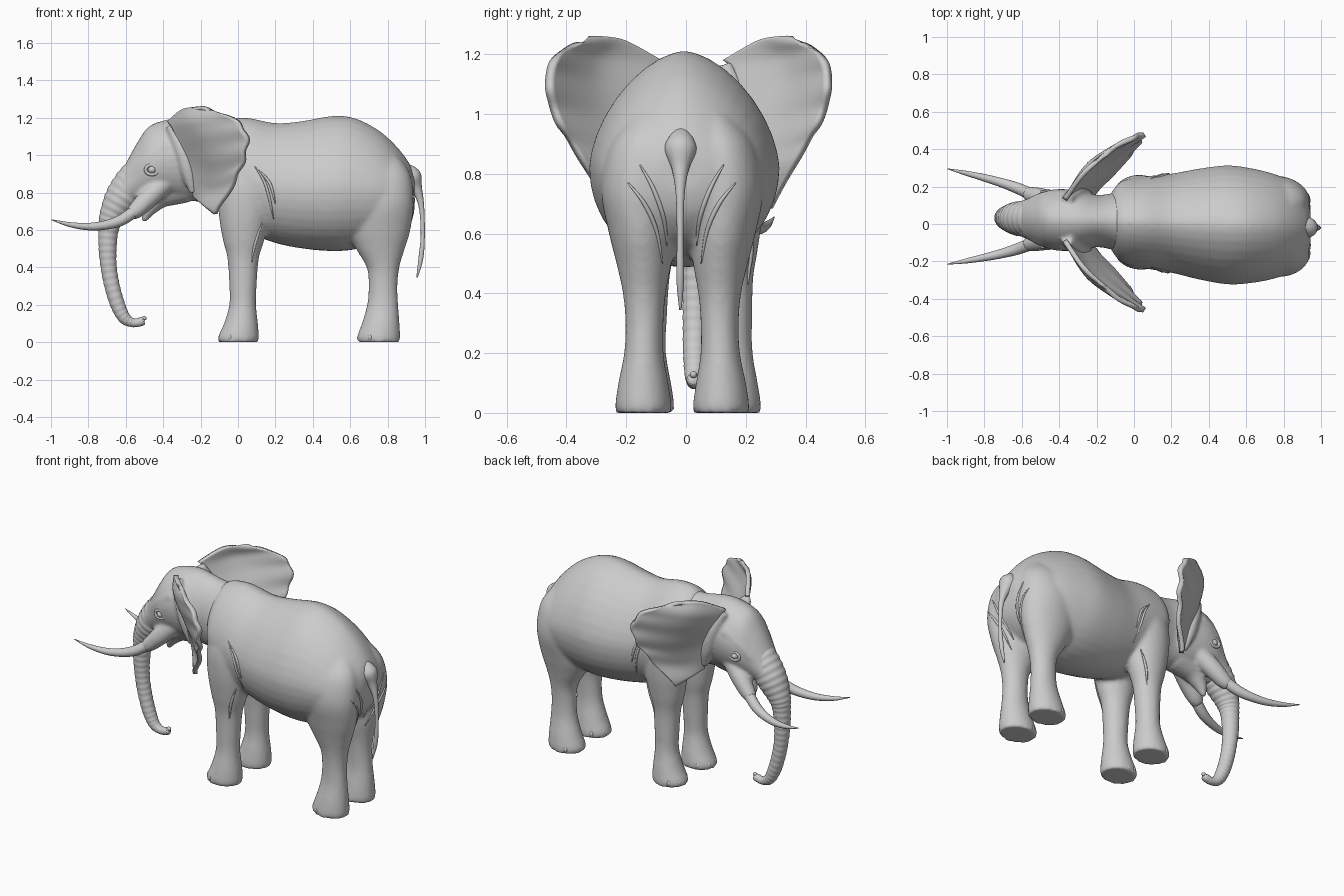
import bpy, bmesh, math
from mathutils import Vector, Matrix
from mathutils.bvhtree import BVHTree

if "Cube" in bpy.data.objects:
    bpy.data.objects.remove(bpy.data.objects["Cube"])

TAU = 2 * math.pi


def spline(rows, n):
    """Catmull-Rom interpolation of tuples, n steps per span."""
    out = []
    for i in range(len(rows) - 1):
        p = [rows[max(i - 1, 0)], rows[i], rows[i + 1], rows[min(i + 2, len(rows) - 1)]]
        for k in range(n):
            t = k / n
            out.append(tuple(
                0.5 * (2 * b + (c - a) * t + (2 * a - 5 * b + 4 * c - d) * t * t
                       + (3 * b - a - 3 * c + d) * t ** 3) for a, b, c, d in zip(*p)))
    return out + [tuple(rows[-1])]


def loft(bm, rings):
    """Skin a list of point rings and cap both ends."""
    vs = [[bm.verts.new(p) for p in r] for r in rings]
    m = len(vs[0])
    for a, b in zip(vs, vs[1:]):
        for i in range(m):
            j = (i + 1) % m
            bm.faces.new((a[i], a[j], b[j], b[i]))
    bm.faces.new(vs[0][::-1])
    bm.faces.new(vs[-1])


def hull(bm, rows, n=4, seg=36, mid=0.46, top_p=1.65):
    """Loft along x from rows of (x, z low, z high, half width)."""
    rings = []
    for x, lo, hi, w in spline(rows, n):
        c = lo + (hi - lo) * mid
        ring = []
        for k in range(seg):
            cs, sn = math.cos(TAU * k / seg), math.sin(TAU * k / seg)
            e = 2 / (top_p if sn > 0 else 2)
            h = hi - c if sn > 0 else c - lo
            ring.append((x, math.copysign(abs(cs) ** e, cs) * w,
                         c + math.copysign(abs(sn) ** e, sn) * h))
        rings.append(ring)
    loft(bm, rings)


def column(bm, rows, n=4, seg=28):
    """Loft along z from rows of (z, x front, x back, y centre, half width)."""
    loft(bm, [[((a + b) / 2 + (b - a) / 2 * math.cos(TAU * k / seg),
                y + w * math.sin(TAU * k / seg), z) for k in range(seg)]
              for z, a, b, y, w in spline(rows, n)])


def tube(bm, rows, n=6, seg=16, ridge=None):
    """Round tube along rows of (x, y, z, radius)."""
    pts = spline(rows, n)
    rings, u, last = [], None, None
    for i, p in enumerate(pts):
        t = (Vector(pts[min(i + 1, len(pts) - 1)][:3]) - Vector(pts[max(i - 1, 0)][:3])).normalized()
        if u is None:
            u = t.orthogonal().normalized()
        else:
            u = last.rotation_difference(t) @ u
        last, v = t, t.cross(u)
        r = p[3] * (ridge(i / len(pts)) if ridge else 1)
        rings.append([Vector(p[:3]) + (u * math.cos(TAU * k / seg) + v * math.sin(TAU * k / seg)) * r
                      for k in range(seg)])
    loft(bm, rings)


def ball(bm, loc, size):
    bmesh.ops.create_uvsphere(bm, u_segments=16, v_segments=10, radius=1,
                              matrix=Matrix.Translation(loc) @ Matrix.Diagonal((*size, 1)))


def mirror(bm):
    g = bmesh.ops.duplicate(bm, geom=bm.verts[:] + bm.edges[:] + bm.faces[:])["geom"]
    for v in g:
        if isinstance(v, bmesh.types.BMVert):
            v.co.y *= -1
    bmesh.ops.reverse_faces(bm, faces=[f for f in g if isinstance(f, bmesh.types.BMFace)])


def make(name, bm, both=False, turn=True):
    bmesh.ops.recalc_face_normals(bm, faces=bm.faces[:])
    if both:
        mirror(bm)
    if turn:  # the animal stands very slightly askew to the x axis
        for v in bm.verts:
            v.co.y += 0.01 - 0.03 * v.co.x
    for f in bm.faces:
        f.smooth = True
    me = bpy.data.meshes.new(name)
    bm.to_mesh(me)
    bm.free()
    ob = bpy.data.objects.new(name, me)
    bpy.context.collection.objects.link(ob)
    return ob


def fuse(ob, voxel, steps):
    m = ob.modifiers.new("fuse", 'REMESH')
    m.mode, m.voxel_size, m.use_smooth_shade = 'VOXEL', voxel, True
    s = ob.modifiers.new("soften", 'SMOOTH')
    s.factor, s.iterations = 0.5, steps


# torso and legs
bm = bmesh.new()
column(bm, [(0, -.105, .11, .145, .095), (.03, -.107, .112, .145, .096), (.1, -.075, .107, .145, .086),
            (.2, -.047, .097, .145, .069), (.3, -.047, .1, .143, .069), (.45, -.057, .112, .14, .076),
            (.55, -.082, .142, .14, .092), (.7, -.105, .17, .143, .108), (.85, -.105, .17, .14, .108),
            (1.0, -.06, .13, .12, .08)])
column(bm, [(0, .64, .865, .13, .093), (.03, .636, .868, .13, .094), (.1, .662, .864, .13, .084),
            (.2, .69, .857, .128, .066), (.3, .698, .853, .126, .064), (.4, .688, .863, .126, .072),
            (.5, .63, .892, .128, .092), (.6, .585, .922, .135, .11), (.75, .57, .94, .142, .13),
            (.9, .6, .92, .125, .115), (1.0, .66, .85, .1, .06)])
mirror(bm)
hull(bm, [(-.135, .78, 1.12, .13), (-.07, .67, 1.185, .215), (.05, .59, 1.2, .245), (.2, .53, 1.172, .265),
          (.35, .5, 1.184, .297), (.5, .487, 1.21, .318), (.62, .495, 1.2, .308), (.75, .53, 1.135, .28),
          (.85, .58, 1.045, .235), (.92, .66, .95, .165), (.945, .74, .88, .08)])
body = make("body_and_legs", bm)
fuse(body, 0.013, 6)

# head with neck, lower jaw and tusk sockets
bm = bmesh.new()
tube(bm, [(-.4, .08, .85, .06), (-.48, .11, .77, .055), (-.54, .127, .71, .046), (-.575, .138, .685, .036)])
tube(bm, [(-.38, .1, 1.04, .06), (-.47, .105, .985, .045), (-.54, .08, .9, .04)])
# thick ear roots along the side of the head
tube(bm, [(-.36, .11, 1.16, .03), (-.31, .145, 1.05, .04), (-.27, .15, .92, .04), (-.24, .14, .8, .02)])
mirror(bm)
hull(bm, [(.0, .74, 1.17, .18), (-.12, .74, 1.17, .15), (-.2, .75, 1.185, .14), (-.3, .76, 1.2, .16),
          (-.4, .765, 1.185, .165), (-.48, .755, 1.15, .15), (-.54, .74, 1.065, .122), (-.6, .72, .955, .097),
          (-.66, .7, .84, .08), (-.7, .68, .77, .055)], mid=.5, top_p=1.8)
tube(bm, [(-.3, 0, .84, .1), (-.41, 0, .79, .075), (-.47, 0, .72, .045), (-.505, 0, .645, .012)])
fuse(make("head", bm), 0.01, 5)

# trunk with wrinkle rings
bm = bmesh.new()
tube(bm, [(-.5, 0, .93, .085), (-.56, 0, .86, .095), (-.625, 0, .765, .09), (-.675, 0, .67, .068),
          (-.692, 0, .6, .054), (-.697, 0, .5, .048), (-.691, 0, .4, .043), (-.673, 0, .3, .041),
          (-.643, 0, .2, .039), (-.607, 0, .13, .033), (-.56, 0, .104, .024), (-.515, 0, .11, .023),
          (-.5, 0, .113, .016)],
     n=16, seg=24, ridge=lambda t: 1 + .02 * math.sin(t * TAU * 34))
ball(bm, (-.503, 0, .128), (.015, .012, .012))
make("trunk", bm)

# tusks
bm = bmesh.new()
tube(bm, [(-.5, .12, .745, .032), (-.56, .138, .695, .032), (-.63, .165, .65, .03), (-.71, .19, .626, .025),
          (-.8, .213, .618, .02), (-.9, .235, .629, .013), (-.998, .255, .655, .002)])
make("tusks", bm, both=True)

# ears: a grid of spanwise curves, root to rim, from top to bottom
EAR = [[(-.37, .11, 1.18), (-.28, .24, 1.25), (-.18, .345, 1.25)],
       [(-.34, .145, 1.14), (-.23, .31, 1.175), (-.03, .44, 1.2)],
       [(-.31, .15, 1.05), (-.175, .315, 1.07), (.045, .47, 1.11)],
       [(-.27, .15, .95), (-.13, .295, .95), (.035, .445, .99)],
       [(-.25, .14, .85), (-.125, .25, .83), (-.015, .375, .87)],
       [(-.23, .13, .78), (-.17, .205, .725), (-.12, .27, .685)]]
bm = bmesh.new()
flat = spline([sum(r, ()) for r in EAR], 7)
grid = []
for i, row in enumerate(flat):
    line = spline([row[0:3], row[3:6], row[6:9]], 8)
    grid.append([bm.verts.new((x + .008 * (j / 16) ** 2 * math.sin(i * .9), y, z))
                 for j, (x, y, z) in enumerate(line)])
for a, b in zip(grid, grid[1:]):
    for j in range(len(a) - 1):
        bm.faces.new((a[j], a[j + 1], b[j + 1], b[j]))
ears = make("ears", bm, both=True)
m = ears.modifiers.new("thickness", 'SOLIDIFY')
m.thickness, m.offset = .026, 0

# eyes with lids
bm = bmesh.new()
ball(bm, (-.46, .144, .922), (.022, .02, .02))
ring = [(-.46 + .034 * math.cos(a), .147, .922 + .026 * math.sin(a), .009)
        for a in (TAU * k / 12 for k in range(13))]
tube(bm, ring, n=2, seg=8)
make("eyes", bm, both=True)

# tail
bm = bmesh.new()
tube(bm, [(.88, 0, .95, .02), (.925, 0, .885, .055), (.955, 0, .82, .03), (.98, 0, .73, .015),
          (.988, 0, .58, .011), (.978, 0, .45, .013), (.957, 0, .345, .004)])
make("tail", bm)

# toenails
bm = bmesh.new()
for cx, cy in ((.003, .145), (.752, .13)):
    for deg in (-62, -22, 22, 62):
        a = math.radians(180 + deg)
        ball(bm, (cx + .097 * math.cos(a), cy + .083 * math.sin(a), .026), (.013, .016, .02))
make("toenails", bm, both=True)

# skin folds laid on the body surface
bpy.context.view_layer.update()
skin = BVHTree.FromObject(body, bpy.context.evaluated_depsgraph_get())
bm = bmesh.new()


def fold(points, side, rear):
    rows = []
    pts = spline(points, 5)
    for i, (a, z) in enumerate(pts):
        start, way = ((2, a * side - .014, z), (-1, 0, 0)) if rear else ((a, side * 2, z), (0, -side, 0))
        hit = skin.ray_cast(Vector(start), Vector(way))[0]
        if hit and (hit.x > .8 if rear else abs(hit.y) > .12):
            rows.append((*hit, .002 + .006 * math.sin(math.pi * i / (len(pts) - 1))))
    if len(rows) > 2:
        tube(bm, rows, n=1, seg=8)


for s in (1, -1):
    fold([(.18, .77), (.125, .7), (.085, .61), (.065, .5)], s, True)
    fold([(.14, .83), (.095, .75), (.06, .65), (.05, .56)], s, True)
    fold([(.09, .94), (.14, .86), (.17, .76), (.19, .66)], s, False)
    fold([(.11, .92), (.17, .85), (.2, .74)], s, False)
    fold([(.13, .64), (.105, .57), (.085, .5), (.075, .43)], s, False)
make("skin_folds", bm, turn=False)
